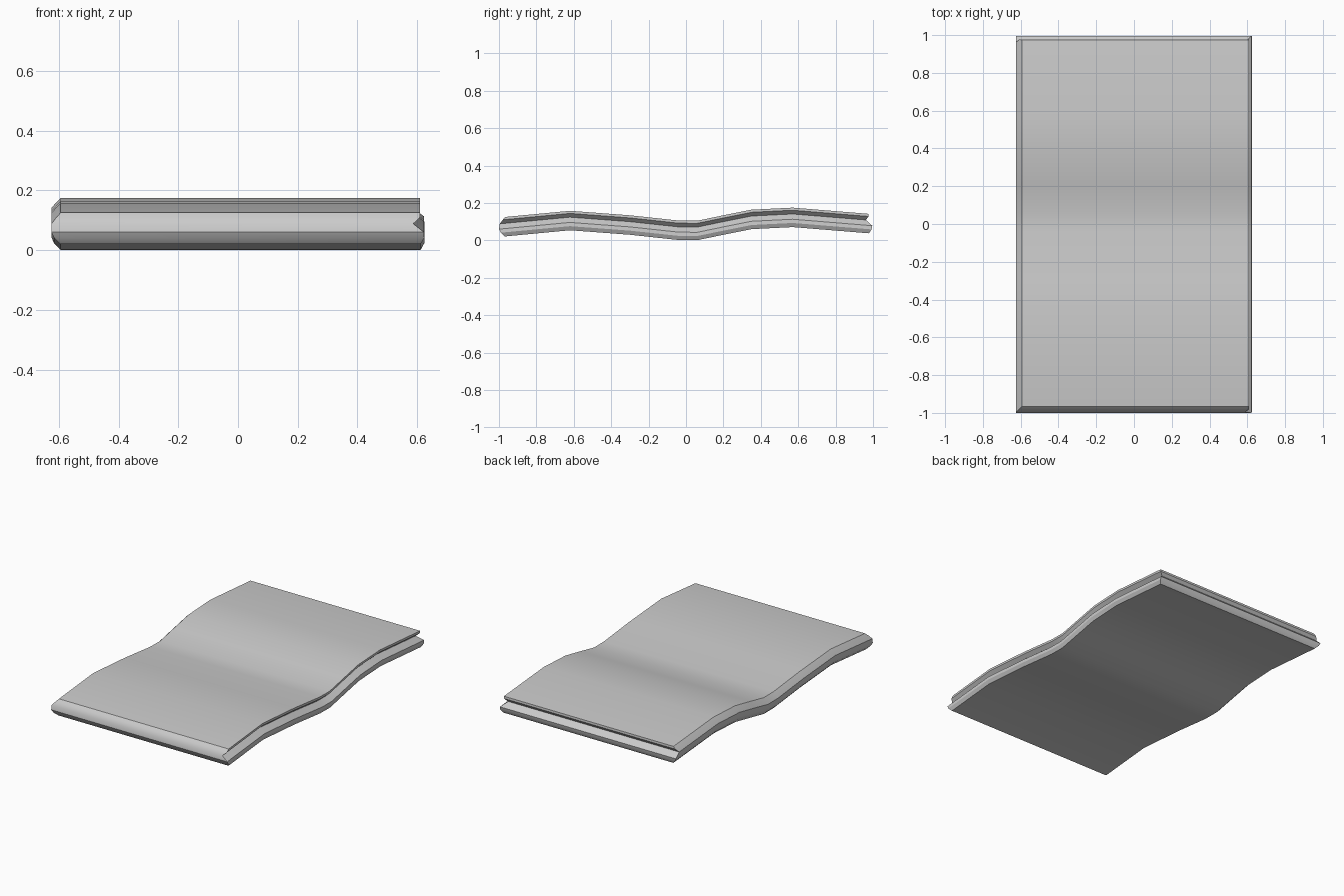
import bpy
import bmesh
import math

if "Cube" in bpy.data.objects:
    bpy.data.objects.remove(bpy.data.objects["Cube"])

# Wave of the board: height offset at stations along y
WAVE = [(-1.0, 0.018), (-0.62, 0.054), (-0.3, 0.03), (-0.04, 0.002), (0.06, 0.001),
        (0.2, 0.03), (0.35, 0.06), (0.57, 0.071), (1.0, 0.036)]

# Horizontal outline at each level: height, left, right, front, back
# Left and front edges form a tongue, right and back edges form a groove
LEVELS = [
    (0.000, -0.595, 0.612, -0.970, 0.978),
    (0.022, -0.616, 0.624, -0.990, 0.992),
    (0.042, -0.625, 0.623, -1.000, 0.996),
    (0.070, -0.625, 0.587, -0.996, 0.962),
    (0.090, -0.608, 0.609, -0.980, 0.976),
    (0.104, -0.594, 0.609, -0.965, 0.975),
]


def wave(y):
    for (y0, z0), (y1, z1) in zip(WAVE, WAVE[1:]):
        if y <= y1:
            return z0 + (z1 - z0) * (y - y0) / (y1 - y0)
    return WAVE[-1][1]


bm = bmesh.new()
layers = []
for h, left, right, front, back in LEVELS:
    ys = [front] + [y for y, _ in WAVE[1:-1]] + [back]
    layers.append([[bm.verts.new((x, y, h + wave(y))) for y in ys]
                   for x in (left, right)])

# Top and bottom surfaces as strips across the wave
n = len(WAVE)
for left, right in (layers[0], layers[-1]):
    for i in range(n - 1):
        bm.faces.new((left[i], right[i], right[i + 1], left[i + 1]))

# Tongue and groove rims
for low, high in zip(layers, layers[1:]):
    a = low[0] + low[1][::-1]
    b = high[0] + high[1][::-1]
    for i in range(len(a)):
        j = (i + 1) % len(a)
        bm.faces.new((a[i], a[j], b[j], b[i]))

bmesh.ops.recalc_face_normals(bm, faces=bm.faces)
mesh = bpy.data.meshes.new("wavy_tile")
bm.to_mesh(mesh)
bm.free()
tile = bpy.data.objects.new("wavy_tile", mesh)
bpy.context.collection.objects.link(tile)
bpy.context.view_layer.objects.active = tile
tile.select_set(True)
bpy.ops.object.shade_smooth_by_angle(angle=math.radians(30))
